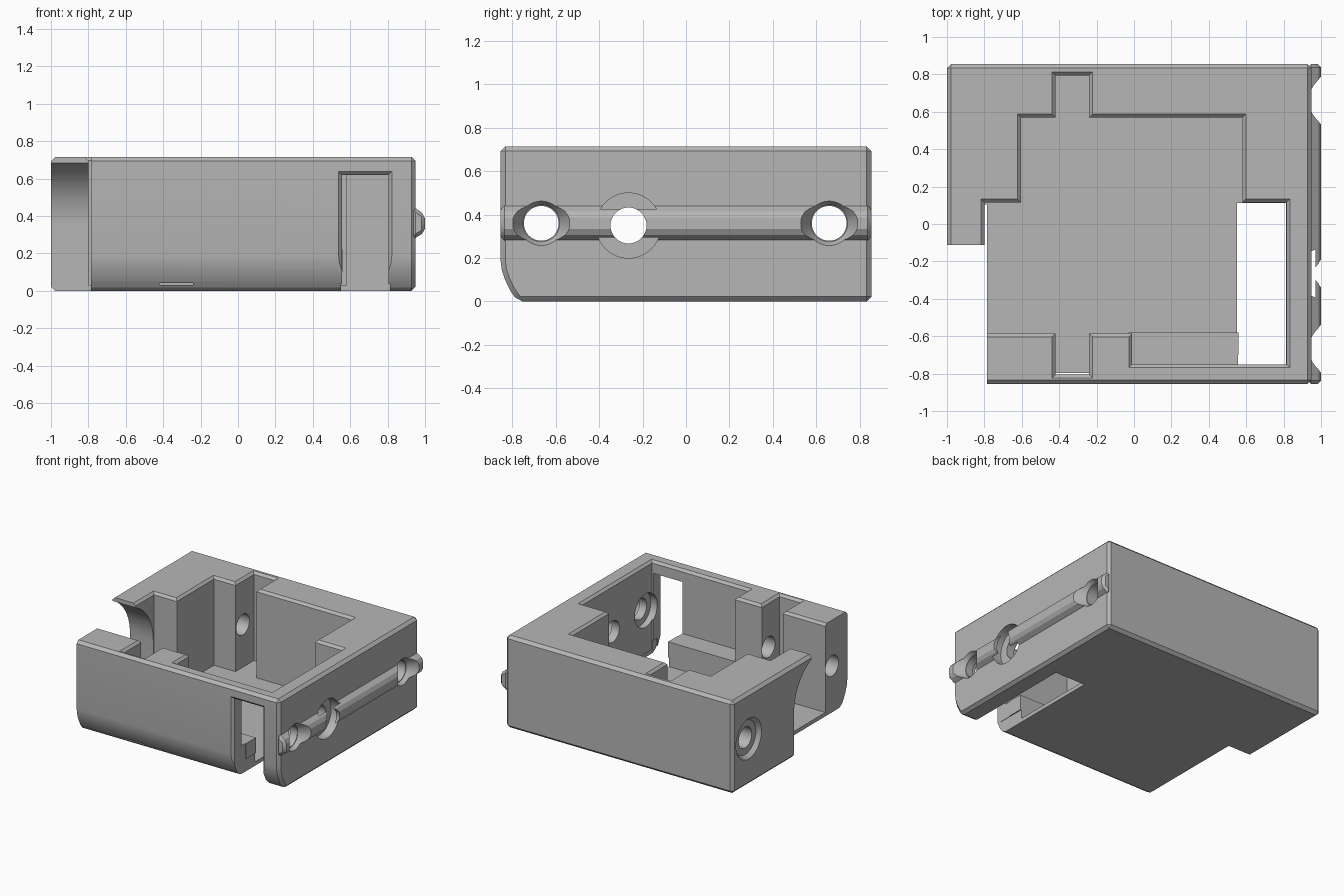
import bpy, bmesh, math
from mathutils import Vector, Matrix

cube = bpy.data.objects.get("Cube")
if cube:
    bpy.data.objects.remove(cube, do_unlink=True)

grey = bpy.data.materials.new("plain grey")
grey.use_nodes = True
GREY = (0.47, 0.47, 0.47, 1)
grey.diffuse_color = GREY
grey.node_tree.nodes["Principled BSDF"].inputs["Base Color"].default_value = GREY


def finish(bm, name):
    bmesh.ops.recalc_face_normals(bm, faces=bm.faces[:])
    mesh = bpy.data.meshes.new(name)
    bm.to_mesh(mesh)
    bm.free()
    mesh.materials.append(grey)
    obj = bpy.data.objects.new(name, mesh)
    bpy.context.collection.objects.link(obj)
    return obj


def offset(poly, d):
    """Grow a right-angled counter-clockwise outline by d."""
    out = []
    for i, p in enumerate(poly):
        p = Vector(p)
        e1 = (p - Vector(poly[i - 1])).normalized()
        e2 = (Vector(poly[(i + 1) % len(poly)]) - p).normalized()
        out.append(p + d * Vector((e1.y + e2.y, -e1.x - e2.x)))
    return out


def prism(name, poly, axis, a, b, grow=0):
    """Extrude an outline along an axis, optionally flared at the far end."""
    bm = bmesh.new()

    def place(p, t):
        c = list(p)
        c.insert("xyz".index(axis), t)
        return bm.verts.new(c)

    low = [place(p, a) for p in poly]
    high = [place(p, b) for p in (offset(poly, grow) if grow else poly)]
    bm.faces.new(low)
    bm.faces.new(high)
    n = len(low)
    for i in range(n):
        j = (i + 1) % n
        bm.faces.new((low[i], low[j], high[j], high[i]))
    return finish(bm, name)


def rect(u0, u1, v0, v1):
    return [(u0, v0), (u1, v0), (u1, v1), (u0, v1)]


def bore(y, z, x0, x1, r0, r1=None):
    """Round cutter along x, conical when two radii are given."""
    bm = bmesh.new()
    bmesh.ops.create_cone(bm, cap_ends=True, segments=48, radius1=r0,
                          radius2=r1 or r0, depth=x1 - x0)
    bm.transform(Matrix.Translation(((x0 + x1) / 2, y, z))
                 @ Matrix.Rotation(math.pi / 2, 4, "Y"))
    return finish(bm, "bore_cutter")


def apply(obj, mod):
    bpy.context.view_layer.objects.active = obj
    bpy.ops.object.modifier_apply(modifier=mod.name)


def boolean(obj, tool, op="DIFFERENCE"):
    mod = obj.modifiers.new("boolean", "BOOLEAN")
    mod.operation, mod.solver, mod.object = op, "EXACT", tool
    apply(obj, mod)
    bpy.data.objects.remove(tool, do_unlink=True)


def bevel(obj, width):
    mod = obj.modifiers.new("bevel", "BEVEL")
    mod.width, mod.segments = width, 1
    mod.limit_method, mod.angle_limit = "ANGLE", math.radians(30)
    apply(obj, mod)


# Outer block with a rounded lower front edge
side = [(-.855, .715), (-.855, .19), (-.849, .145), (-.834, .1),
        (-.81, .05), (-.775, 0), (.855, 0), (.855, .715)]
body = prism("housing", side, "x", -1, .95)
bevel(body, .022)

# Raised rail along the left side
rail = prism("rail", [(.93, .27), (1, .315), (1, .405), (.93, .455)], "y", -.855, .855)
bevel(rail, .018)
boolean(body, rail, "UNION")

# Main cavity with chamfered rim
outline = [(-.8, -.585), (-.42, -.585), (-.42, -.805), (-.24, -.805), (-.24, -.585),
           (-.01, -.585), (-.01, -.75), (.815, -.75), (.815, .115), (.58, .115),
           (.58, .57), (-.24, .57), (-.24, .795), (-.42, .795), (-.42, .57),
           (-.605, .57), (-.605, .115), (-.8, .115)]
boolean(body, prism("cavity_cutter", outline, "z", .03, .8))
boolean(body, prism("rim_cutter", outline, "z", .697, .74, .043))

# Ledge inside the front wall
boolean(body, prism("ledge", rect(-.03, .56, -.77, -.58), "z", .02, .22), "UNION")

# Open corner with a concave overhang
CY, CZ, R = -.26, .35, .365
arc = [(CY + R * math.cos(math.radians(a)), CZ + R * math.sin(math.radians(a)))
       for a in range(0, 67, 6)]
corner = [(-1, -.1), (CY + R, -.1)] + arc + [(arc[-1][0], .8), (-1, .8)]
boolean(body, prism("corner_cutter", corner, "x", -1.1, -.785))

# Round groove in the end wall
boolean(body, bore(.115, .37, -.93, -.59, .13))

# Floor opening and front doorway with chamfered frame
door = rect(.555, .805, -.1, .62)
boolean(body, prism("floor_cutter", rect(.552, .813, -.8, .112), "z", -.1, .1))
boolean(body, prism("door_cutter", door, "y", -.95, -.7))
boolean(body, prism("door_frame_cutter", door, "y", -.837, -.88, .043))

# Screw holes with countersinks through the rail
HZ = .36
for y in (-.667, .66):
    boolean(body, bore(y, HZ, -1.1, 1.1, .08))
    boolean(body, bore(y, HZ, .92, 1.01, .085, .137))

# Large stepped shaft hole
boolean(body, bore(-.265, .35, .7, 1.1, .083))
boolean(body, bore(-.265, .35, .88, .97, .15))
boolean(body, bore(-.265, .35, .935, 1.01, .152, .197))

# Screw head recesses
boolean(body, bore(.66, HZ, -1.1, -.52, .13))
boolean(body, bore(.66, HZ, -1.01, -.97, .165, .13))
boolean(body, bore(-.667, HZ, .75, .86, .13))

# Smooth the curved surfaces, keep edges crisp
bpy.ops.object.select_all(action="DESELECT")
body.select_set(True)
bpy.context.view_layer.objects.active = body
bpy.ops.object.shade_smooth_by_angle(angle=math.radians(25))
